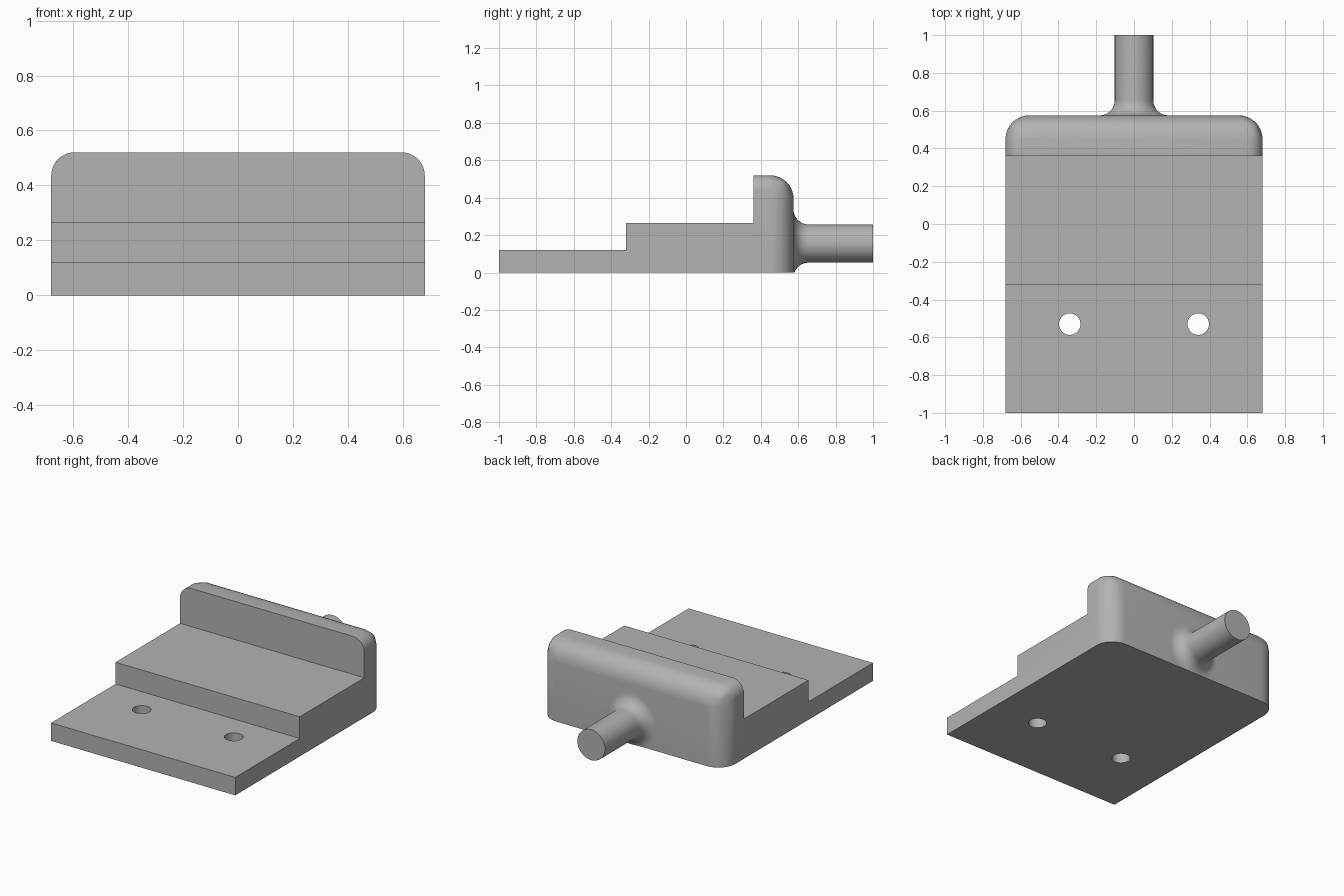
import bpy, bmesh
from math import sin, cos, pi, radians
from mathutils import Vector, Matrix

if "Cube" in bpy.data.objects:
    bpy.data.objects.remove(bpy.data.objects["Cube"], do_unlink=True)

HALF_W, BACK, TOP = 0.68, 0.575, 0.52

grey = bpy.data.materials.new("plain_grey")
grey.use_nodes = True
COLOUR = (0.45, 0.45, 0.45, 1)
grey.diffuse_color = COLOUR
grey.node_tree.nodes["Principled BSDF"].inputs["Base Color"].default_value = COLOUR


def make_object(name, bm):
    bmesh.ops.recalc_face_normals(bm, faces=bm.faces)
    mesh = bpy.data.meshes.new(name)
    bm.to_mesh(mesh)
    bm.free()
    mesh.materials.append(grey)
    obj = bpy.data.objects.new(name, mesh)
    bpy.context.collection.objects.link(obj)
    return obj


def select_only(obj):
    bpy.ops.object.select_all(action='DESELECT')
    obj.select_set(True)
    bpy.context.view_layer.objects.active = obj


# Stepped body: side profile extruded across the width
profile = [(-1, 0), (BACK, 0), (BACK, TOP), (0.36, TOP),
           (0.36, 0.265), (-0.32, 0.265), (-0.32, 0.12), (-1, 0.12)]
bm = bmesh.new()
side = bm.faces.new([bm.verts.new((-HALF_W, y, z)) for y, z in profile])
ext = bmesh.ops.extrude_face_region(bm, geom=[side])
bmesh.ops.translate(bm, vec=(2 * HALF_W, 0, 0),
                    verts=[g for g in ext["geom"] if isinstance(g, bmesh.types.BMVert)])

# Rounded edges: large at the back, smaller on the top ends
weight = bm.edges.layers.float.new("bevel_weight_edge")
for e in bm.edges:
    a, b = (v.co for v in e.verts)
    mid, along = (a + b) / 2, b - a
    if mid.y > BACK - 0.01 and mid.z > 0.01:
        e[weight] = 1.0
    elif mid.z > TOP - 0.01 and abs(along.y) > 0.1:
        e[weight] = 0.67
body = make_object("stepped_body", bm)
bevel = body.modifiers.new("rounding", 'BEVEL')
bevel.limit_method = 'WEIGHT'
bevel.width = 0.125
bevel.segments = 10
bevel.use_clamp_overlap = False

# Screw holes through the low step
bm = bmesh.new()
for sx in (-1, 1):
    bmesh.ops.create_cone(bm, cap_ends=True, segments=40, radius1=0.057, radius2=0.057,
                          depth=1, matrix=Matrix.Translation((sx * 0.34, -0.53, 0)))
cutter = make_object("hole_cutter", bm)
cutter.hide_render = True
cut = body.modifiers.new("holes", 'BOOLEAN')
cut.operation = 'DIFFERENCE'
cut.object = cutter
cut.solver = 'EXACT'
select_only(body)
for name in ("rounding", "holes"):
    bpy.ops.object.modifier_apply(modifier=name)
bpy.data.objects.remove(cutter, do_unlink=True)
bpy.ops.object.shade_smooth_by_angle(angle=radians(30))

# Round rod with a flared fillet where it meets the back wall
ROD_R, FILLET, ROD_Z = 0.102, 0.08, 0.155
bm = bmesh.new()
steps = 10
path = [(ROD_R + FILLET * (1 - sin(t)), BACK + FILLET * (1 - cos(t)))
        for t in (pi / 2 * i / steps for i in range(steps + 1))]
path += [(ROD_R, 1), (0, 1)]
verts = [bm.verts.new((r, y, ROD_Z)) for r, y in path]
edges = [bm.edges.new(pair) for pair in zip(verts, verts[1:])]
bmesh.ops.spin(bm, geom=verts + edges, cent=(0, 0, ROD_Z), axis=(0, 1, 0),
               angle=2 * pi, steps=48, use_duplicate=False)
bmesh.ops.remove_doubles(bm, verts=bm.verts, dist=0.0005)
# Trim the flare level with the underside
bmesh.ops.bisect_plane(bm, geom=bm.verts[:] + bm.edges[:] + bm.faces[:],
                       plane_co=(0, 0, 0), plane_no=(0, 0, 1), clear_inner=True)
rod = make_object("rear_rod", bm)
select_only(rod)
bpy.ops.object.shade_smooth_by_angle(angle=radians(30))
